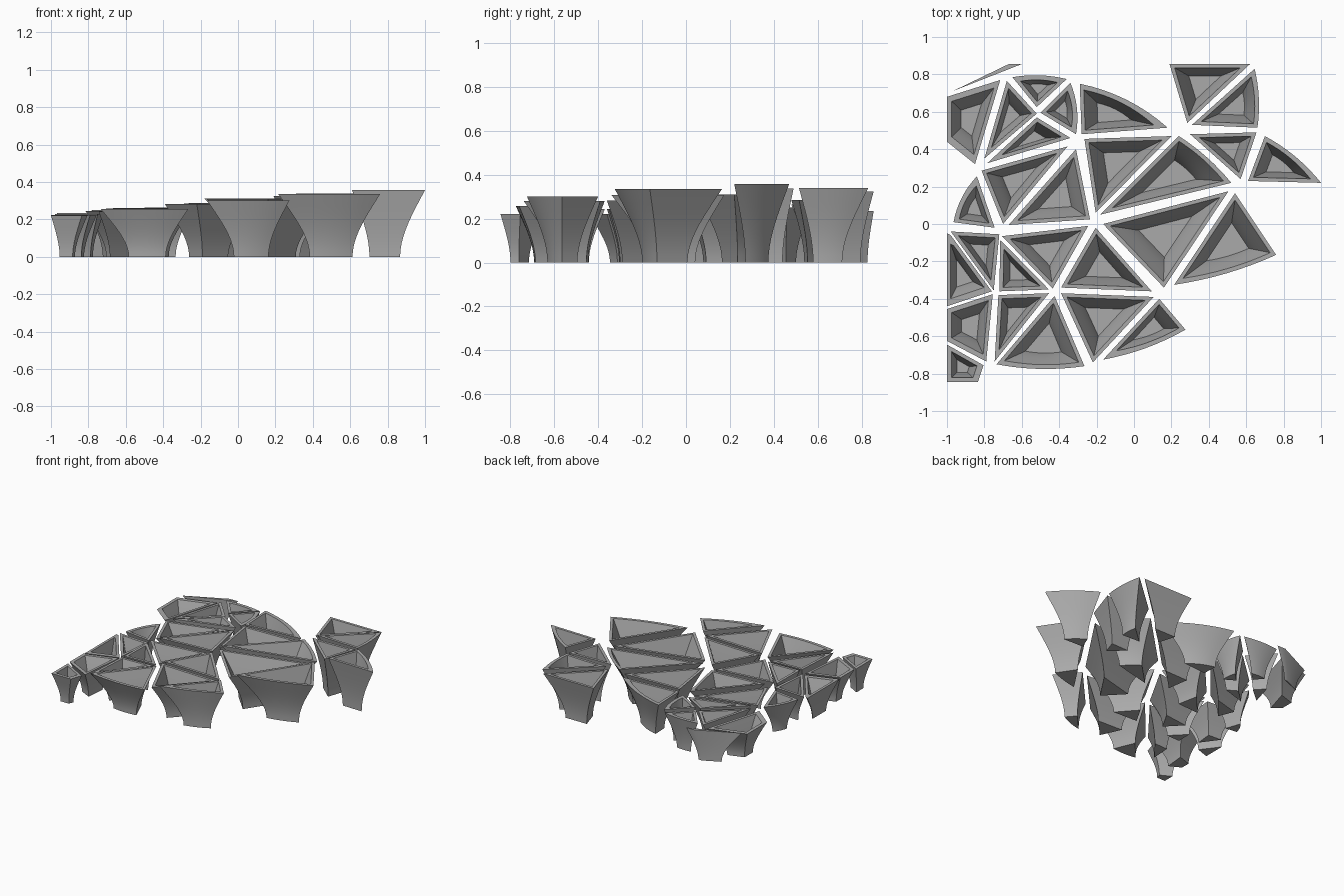
import bpy
import bmesh
import math
from mathutils import Vector

default = bpy.data.objects.get("Cube")
if default:
    bpy.data.objects.remove(default, do_unlink=True)

grey = bpy.data.materials.new("plain_grey")
grey.use_nodes = True
colour = (0.4, 0.4, 0.4, 1)
grey.diffuse_color = colour
grey.node_tree.nodes["Principled BSDF"].inputs["Base Color"].default_value = colour

FOOT = 0.42        # foot size relative to the rim
RIM = 0.02         # wall thickness at the rim
FLOOR = 0.28       # floor level as a share of the height
STEPS = 10


def flare(t):
    """Section scale at relative height t: upright foot, wide rim."""
    return FOOT + (1 - FOOT) * t * t * (1.6 - 0.6 * t)


def centre_of_area(pts):
    area, total = 0, Vector((0, 0))
    for a, b in zip(pts, pts[1:] + pts[:1]):
        cross = a.cross(b)
        area += cross
        total += (a + b) * cross
    return total / (3 * area)


def inner_centre(pts, middle):
    """Centre of the inscribed circle for triangles, area centre otherwise."""
    if len(pts) != 3:
        return middle
    sides = [(pts[i - 1] - pts[i - 2]).length for i in range(3)]
    return sum((p * s for p, s in zip(pts, sides)), Vector((0, 0))) / sum(sides)


def edge_distance(pts, point):
    return min(abs((b - a).normalized().cross(point - a))
               for a, b in zip(pts, pts[1:] + pts[:1]))


def outline(pts, middle, bowed_edge, bow):
    """Corner outline with one edge optionally bowed outwards."""
    result = []
    for i, a in enumerate(pts):
        b = pts[(i + 1) % len(pts)]
        result.append(a)
        if i == bowed_edge:
            side = Vector((b.y - a.y, a.x - b.x)).normalized()
            if side.dot((a + b) / 2 - middle) < 0:
                side.negate()
            for k in range(1, 8):
                u = k / 8
                result.append(a.lerp(b, u) + side * bow * 4 * u * (1 - u))
    return result


def planter(name, *corners, bowed_edge=None, bow=0.02, solid=False):
    pts = [Vector(c) for c in corners]
    middle = centre_of_area(pts)
    height = 0.295 + 0.081 * middle.x
    outer = outline(pts, middle, bowed_edge, bow)
    heart = inner_centre(pts, middle)
    shrink = 1 - RIM / max(edge_distance(pts, heart), RIM * 2)
    inner = [heart + (p - heart) * shrink for p in outer]

    bm = bmesh.new()

    def ring(shape, t):
        s = flare(t)
        return [bm.verts.new((*(middle + (p - middle) * s), height * t)) for p in shape]

    # outer wall from the foot up, then inner wall down to the floor
    rings = [ring(outer, k / STEPS) for k in range(STEPS + 1)]
    if not solid:
        rings += [ring(inner, 1 - (1 - FLOOR) * k / STEPS) for k in range(STEPS + 1)]
    count = len(outer)
    for low, high in zip(rings, rings[1:]):
        for i in range(count):
            j = (i + 1) % count
            bm.faces.new((low[i], low[j], high[j], high[i]))
    bm.faces.new(rings[0])
    bm.faces.new(rings[-1])
    bmesh.ops.recalc_face_normals(bm, faces=bm.faces)

    mesh = bpy.data.meshes.new(name)
    bm.to_mesh(mesh)
    bm.free()
    mesh.materials.append(grey)
    obj = bpy.data.objects.new(name, mesh)
    bpy.context.collection.objects.link(obj)
    bpy.ops.object.select_all(action='DESELECT')
    obj.select_set(True)
    bpy.context.view_layer.objects.active = obj
    bpy.ops.object.shade_smooth_by_angle(angle=math.radians(30))


# back right cluster
planter("back_corner_sliver", (-.97, .71), (-.6, .855), (-.67, .855), solid=True)
planter("back_side_planter", (-1, .68), (-.715, .77), (-.85, .32), (-1, .44))
planter("back_cluster_right", (-.68, .765), (-.8, .35), (-.52, .59))
planter("back_cluster_rear", (-.65, .785), (-.36, .775), (-.52, .625), bowed_edge=0, bow=.015)
planter("back_cluster_left", (-.34, .755), (-.31, .48), (-.5, .595), bowed_edge=0)
planter("back_cluster_front", (-.52, .57), (-.34, .46), (-.785, .325))
planter("back_middle_planter", (-.29, .75), (.18, .515), (-.28, .48), bowed_edge=0, bow=.035)

# back left cluster
planter("back_left_rear", (.19, .855), (.62, .855), (.285, .54))
planter("back_left_outer", (.645, .83), (.66, .515), (.31, .53), bowed_edge=0, bow=.015)
planter("back_left_front", (.3, .48), (.655, .49), (.57, .24))
planter("far_left_planter", (.7, .47), (1, .22), (.61, .23), bowed_edge=0)

# middle band
planter("centre_rear", (-.265, .455), (.2, .47), (-.205, .06))
planter("centre_left", (.24, .47), (.52, .22), (-.18, .05), bowed_edge=0, bow=.015)
planter("centre_right_rear", (-.815, .285), (-.355, .415), (-.7, 0))
planter("centre_right_front", (-.31, .4), (-.235, .025), (-.67, -.005))
planter("right_small_planter", (-.84, .255), (-.745, -.02), (-.965, .01), bowed_edge=2)
planter("large_left_inner", (.505, .175), (.16, -.34), (-.165, 0))
planter("large_left_outer", (.54, .165), (.76, -.165), (.215, -.325), bowed_edge=1)

# front band
planter("front_middle_rear", (-.245, -.01), (-.435, -.345), (-.705, -.065))
planter("front_middle_left", (-.205, -.02), (.095, -.36), (-.39, -.34))
planter("front_middle_right", (-.715, -.085), (-.455, -.35), (-.72, -.36))
planter("right_side_rear", (-.98, -.04), (-.72, -.055), (-.75, -.355))
planter("right_side_front", (-1, -.05), (-.98, -.06), (-.76, -.36), (-1, -.44))
planter("front_right_planter", (-1, -.455), (-.755, -.375), (-.79, -.735), (-1, -.625))
planter("front_inner_right", (-.725, -.38), (-.455, -.37), (-.745, -.735))
planter("front_outer_middle", (-.425, -.385), (-.265, -.76), (-.735, -.75), bowed_edge=1)
planter("front_inner_left", (-.39, -.37), (.105, -.39), (-.22, -.74))
planter("front_outer_left", (.135, -.4), (.275, -.565), (-.165, -.725), bowed_edge=1)
planter("front_corner_planter", (-1, -.645), (-.805, -.755), (-.835, -.845), (-1, -.845))
